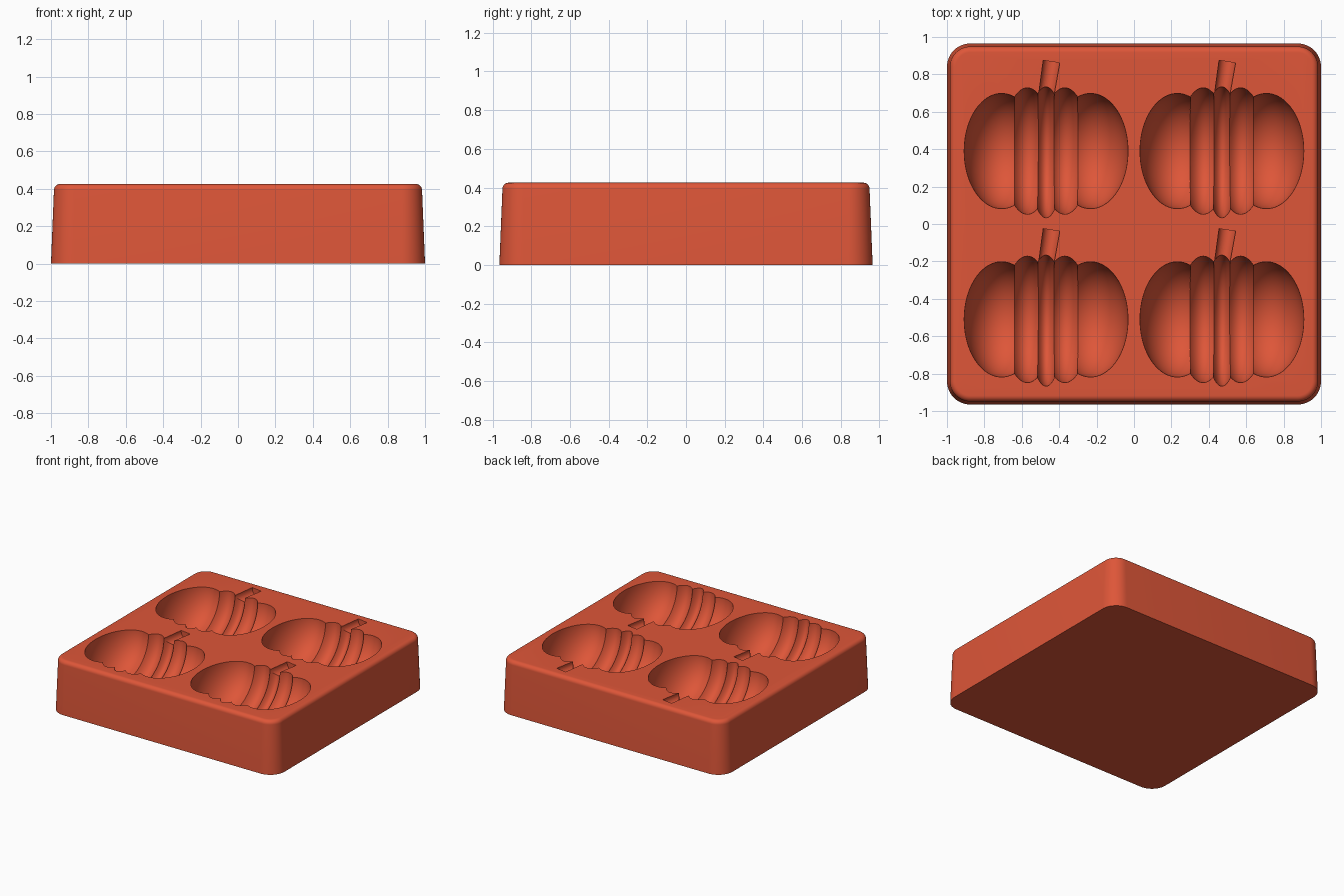
import bpy, bmesh, math
from mathutils import Matrix, Vector

cube = bpy.data.objects.get("Cube")
if cube:
    bpy.data.objects.remove(cube, do_unlink=True)

TOP = 0.425
HALF_X, HALF_Y, CORNER = 1.0, 0.965, 0.125

silicone = bpy.data.materials.new("terracotta silicone")
silicone.use_nodes = True
colour = (0.73, 0.093, 0.04, 1)
silicone.diffuse_color = colour
silicone.node_tree.nodes["Principled BSDF"].inputs["Base Color"].default_value = colour


def make_object(name, bm):
    bmesh.ops.recalc_face_normals(bm, faces=bm.faces[:])
    mesh = bpy.data.meshes.new(name)
    bm.to_mesh(mesh)
    bm.free()
    mesh.materials.append(silicone)
    obj = bpy.data.objects.new(name, mesh)
    bpy.context.collection.objects.link(obj)
    return obj


def rounded_ring(bm, inset, z, steps=12):
    """One horizontal rounded-rectangle loop of the block."""
    ring = []
    radius = CORNER - inset
    for q, (sx, sy) in enumerate([(1, 1), (-1, 1), (-1, -1), (1, -1)]):
        for i in range(steps + 1):
            a = math.pi / 2 * (q + i / steps)
            ring.append(bm.verts.new((sx * (HALF_X - CORNER) + radius * math.cos(a),
                                      sy * (HALF_Y - CORNER) + radius * math.sin(a), z)))
    return ring


# Tapered block with a rounded upper rim
bm = bmesh.new()
profile = [(0, 0)]
for i in range(9):
    a = math.pi / 2 * i / 8
    profile.append((0.016 + 0.032 * (1 - math.cos(a)), TOP - 0.032 * (1 - math.sin(a))))
rings = [rounded_ring(bm, *p) for p in profile]
for low, high in zip(rings, rings[1:]):
    for i in range(len(low)):
        j = (i + 1) % len(low)
        bm.faces.new((low[i], low[j], high[j], high[i]))
bm.faces.new(rings[0][::-1])
bm.faces.new(rings[-1])
block = make_object("mold_block", bm)


def lobe(name, x, y, size):
    """Ellipsoid segment with its poles along y."""
    bm = bmesh.new()
    bmesh.ops.create_uvsphere(bm, u_segments=64, v_segments=40, radius=1)
    matrix = (Matrix.Translation((x, y, TOP + 0.002)) @ Matrix.Diagonal((*size, 1))
              @ Matrix.Rotation(math.pi / 2, 4, 'X') @ Matrix.Rotation(0.02, 4, 'Z'))
    bmesh.ops.transform(bm, matrix=matrix, verts=bm.verts[:])
    return make_object(name, bm)


def stem(name, start, end, r1, r2):
    """Tapered rod between two points."""
    bm = bmesh.new()
    axis = end - start
    bmesh.ops.create_cone(bm, cap_ends=True, segments=32, radius1=r1, radius2=r2,
                          depth=axis.length)
    matrix = Matrix.Translation((start + end) / 2) @ axis.to_track_quat('Z', 'Y').to_matrix().to_4x4()
    bmesh.ops.transform(bm, matrix=matrix, verts=bm.verts[:])
    return make_object(name, bm)


def combine(target, tools, operation):
    """Apply a chain of booleans to the target and remove the tools."""
    for tool in tools:
        mod = target.modifiers.new("cut", 'BOOLEAN')
        mod.operation = operation
        mod.solver = 'EXACT'
        mod.object = tool
        tool.hide_render = True
    bpy.context.view_layer.update()
    depsgraph = bpy.context.evaluated_depsgraph_get()
    mesh = bpy.data.meshes.new_from_object(target.evaluated_get(depsgraph))
    target.modifiers.clear()
    target.data = mesh
    for tool in tools:
        bpy.data.objects.remove(tool, do_unlink=True)


# Gourd-shaped cutter: five lobes and a leaning stem
cutter = lobe("gourd_cutter", 0, -0.004, (0.092, 0.353, 0.322))
parts = []
for side in (-1, 1):
    parts.append(lobe("inner_lobe", side * 0.10, 0, (0.133, 0.338, 0.32)))
    parts.append(lobe("outer_lobe", side * 0.238, 0, (0.2, 0.308, 0.29)))
parts.append(stem("stem_cutter", Vector((-0.015, 0.2, TOP - 0.01)),
                  Vector((0.029, 0.478, TOP - 0.01)), 0.04, 0.046))
combine(cutter, parts, 'UNION')

# Four cavities in a two by two grid
cutters = []
for x in (-0.47, 0.47):
    for y in (-0.51, 0.39):
        copy = bpy.data.objects.new("cavity_cutter", cutter.data)
        copy.location = (x, y, 0)
        bpy.context.collection.objects.link(copy)
        cutters.append(copy)
combine(block, cutters, 'DIFFERENCE')
bpy.data.objects.remove(cutter, do_unlink=True)

# Smooth shading with crisp seams
bpy.ops.object.select_all(action='DESELECT')
block.select_set(True)
bpy.context.view_layer.objects.active = block
bpy.ops.object.shade_smooth_by_angle(angle=math.radians(25))
